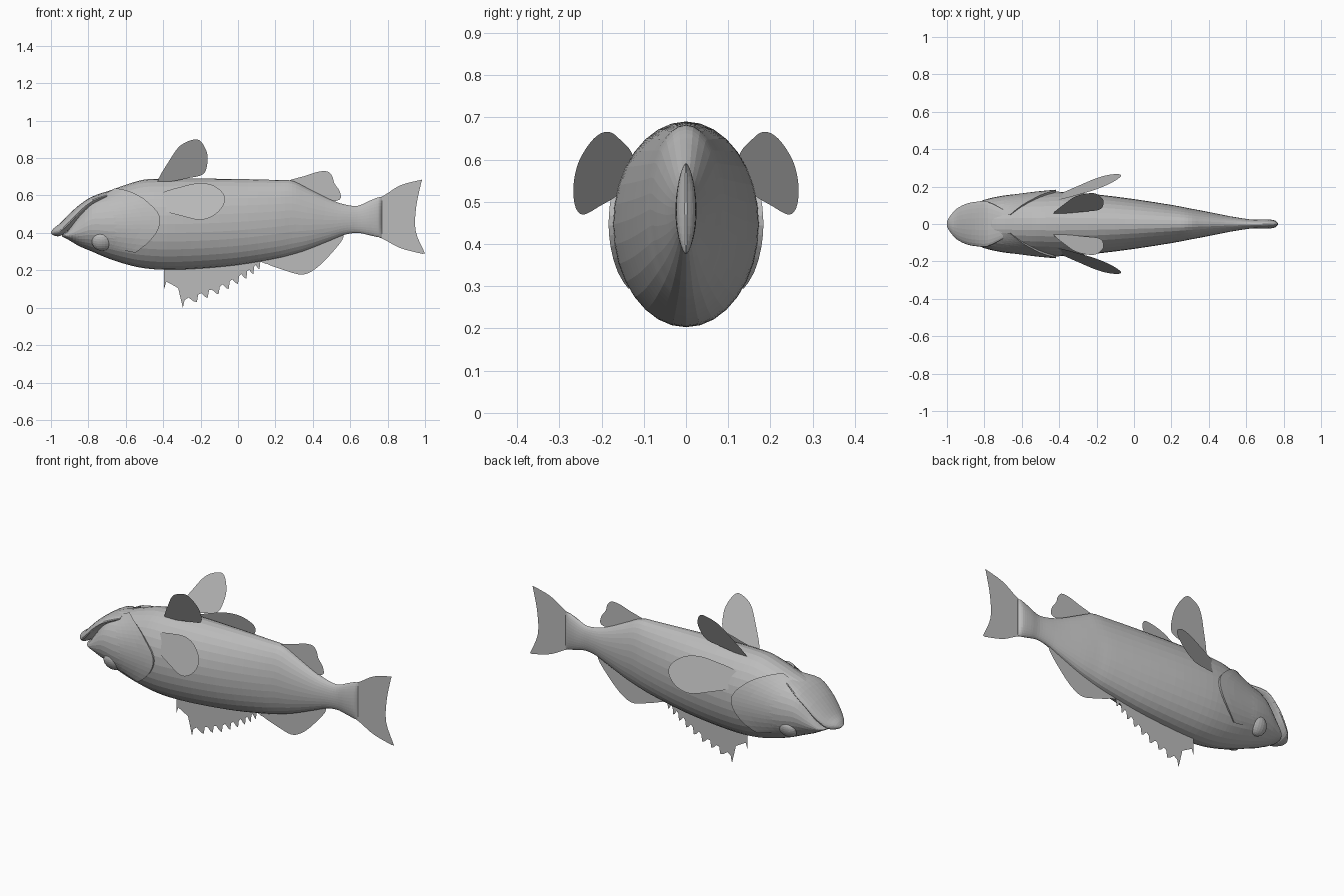
import bpy
import bmesh
from math import sin, cos, pi, radians

default_cube = bpy.data.objects.get("Cube")
if default_cube:
    bpy.data.objects.remove(default_cube, do_unlink=True)

# One plain grey for the whole fish
grey = bpy.data.materials.new("plain grey")
grey.use_nodes = True
colour = (0.5, 0.5, 0.5, 1)
grey.diffuse_color = colour
grey.node_tree.nodes["Principled BSDF"].inputs["Base Color"].default_value = colour


def make_object(name, vertices, faces, fix_normals=True):
    mesh = bpy.data.meshes.new(name)
    mesh.from_pydata(vertices, [], faces)
    if fix_normals:
        bm = bmesh.new()
        bm.from_mesh(mesh)
        bmesh.ops.recalc_face_normals(bm, faces=bm.faces)
        bm.to_mesh(mesh)
        bm.free()
    mesh.materials.append(grey)
    obj = bpy.data.objects.new(name, mesh)
    bpy.context.collection.objects.link(obj)
    return obj


def smooth_path(points, steps, closed=False):
    """Catmull-Rom curve through tuples of any length."""
    count = len(points)
    result = []
    for i in range(count if closed else count - 1):
        if closed:
            a, b, c, d = (points[(i + k) % count] for k in (-1, 0, 1, 2))
        else:
            a, b, c, d = (points[min(max(i + k, 0), count - 1)] for k in (-1, 0, 1, 2))
        for s in range(steps):
            t = s / steps
            result.append(tuple(
                q + t / 2 * (r - p + t * (2 * p - 5 * q + 4 * r - w + t * (3 * (q - r) + w - p)))
                for p, q, r, w in zip(a, b, c, d)))
    if not closed:
        result.append(points[-1])
    return result


def section_point(station, angle, grow=0.0):
    """Point on the oval cross-section at a station."""
    x, top, bottom, half_width = station
    return (x, (half_width + grow) * cos(angle),
            (top + bottom) / 2 + ((top - bottom) / 2 + grow) * sin(angle))


def loft(name, stations, sides, steps):
    rings = smooth_path(stations, steps)
    vertices = [section_point(r, 2 * pi * k / sides) for r in rings for k in range(sides)]
    faces = [(i * sides + k, i * sides + (k + 1) % sides,
              (i + 1) * sides + (k + 1) % sides, (i + 1) * sides + k)
             for i in range(len(rings) - 1) for k in range(sides)]
    faces.append(tuple(range(sides)))
    faces.append(tuple(range(len(vertices) - sides, len(vertices))))
    return make_object(name, vertices, faces)


# Body: x, top, bottom, half width
body_stations = [
    (-.94, .39, .38, .03), (-.91, .41, .365, .08), (-.85, .5, .33, .11),
    (-.78, .59, .3, .135), (-.69, .625, .262, .153), (-.59, .66, .23, .163),
    (-.5, .685, .211, .17), (-.38, .69, .203, .172), (-.2, .69, .21, .158),
    (0, .688, .229, .133), (.2, .683, .263, .102), (.29, .678, .285, .085),
    (.37, .64, .31, .07), (.49, .58, .358, .046), (.57, .552, .39, .032),
    (.64, .545, .4, .023), (.7, .57, .388, .025), (.75, .59, .377, .02),
    (.77, .59, .377, .003),
]
loft("body", body_stations, 32, 4)

# Protruding jaw, separated from the head by the mouth gap
loft("protruding_jaw", [
    (-1, .404, .398, .012), (-.985, .425, .386, .04), (-.95, .452, .384, .08),
    (-.9, .503, .42, .107), (-.85, .548, .48, .118), (-.78, .594, .545, .12),
    (-.7, .615, .58, .08)], 24, 3)


# Gill covers: thin shells just above the body, lifting towards the rear edge
def station_at(x):
    for a, b in zip(body_stations, body_stations[1:]):
        if a[0] <= x <= b[0]:
            t = (x - a[0]) / (b[0] - a[0])
            return tuple(p + t * (q - p) for p, q in zip(a, b))


rear_edge = smooth_path([(72, -.66), (55, -.6), (32, -.5), (10, -.42), (-12, -.44), (-40, -.55)], 4)
for side_name, side in (("left", 1), ("right", -1)):
    rows = 8
    shell = []
    for degrees, rear in rear_edge:
        for r in range(rows + 1):
            t = min(r / (rows - 1), 1)
            lift = 0.013 * t ** 2 if r < rows else -0.01
            p = section_point(station_at(-.76 + (rear + .76) * t), radians(degrees), lift - .001)
            shell.append((p[0], p[1] * side, p[2]))
    w = rows + 1
    faces = [(i * w + r, i * w + r + 1, (i + 1) * w + r + 1, (i + 1) * w + r)[::side]
             for i in range(len(rear_edge) - 1) for r in range(rows)]
    make_object(side_name + "_gill_cover", shell, faces, False)

# Eyes: flattened balls set low on the head
for side_name, side in (("left", 1), ("right", -1)):
    bm = bmesh.new()
    bmesh.ops.create_uvsphere(bm, u_segments=20, v_segments=12, radius=1)
    mesh = bpy.data.meshes.new("eye")
    bm.to_mesh(mesh)
    bm.free()
    mesh.materials.append(grey)
    eye = bpy.data.objects.new(side_name + "_eye", mesh)
    eye.location = (-.727, side * .108, .353)
    eye.scale = (.054, .03, .052)
    eye.rotation_euler.x = side * radians(-25)
    bpy.context.collection.objects.link(eye)


# Fins: flat sheets, given by an outline in side view
def fin(name, outline, depth=lambda x, z: 0, steps=5):
    points = smooth_path(outline, steps, True) if steps > 1 else outline
    return make_object(name, [(x, depth(x, z), z) for x, z in points],
                       [tuple(range(len(points)))], False)


tail_outline = (smooth_path([(.7, .565), (.78, .6), (.87, .655), (.985, .685)], 4)
                + smooth_path([(.98, .67), (.953, .54), (.95, .41), (1, .29)], 4)
                + smooth_path([(.985, .288), (.87, .318), (.78, .365), (.7, .4)], 4))
fin("tail_fin", tail_outline, steps=1)
fin("upper_rear_fin", [(.26, .67), (.36, .705), (.43, .727), (.48, .728), (.505, .7),
                       (.515, .665), (.545, .62), (.543, .577), (.47, .575), (.36, .62)], steps=3)
fin("lower_rear_fin", [(.12, .26), (.16, .232), (.25, .2), (.34, .177), (.41, .205),
                       (.49, .28), (.565, .38), (.5, .4), (.3, .32)], steps=4)

# Spiny fin: hooked teeth shrinking to the rear
tips = [(-.395, .1), (-.295, 0), (-.22, .03), (-.162, .053), (-.104, .072), (-.05, .1),
        (0, .127), (.045, .155), (.082, .18), (.115, .205), (.15, .233)]
lower = []
for (x, z), (next_x, next_z) in zip(tips, tips[1:]):
    gap = next_x - x
    notch = max(z, next_z) + .025
    lower += [(x, z), (x + gap * .12, z + .04), (x + gap * .4, notch), (x + gap * .75, notch - .02)]
lower.append(tips[-1])
count = len(lower)
make_object("spiny_fin", [(x, 0, z) for x, z in lower] + [(x, 0, .3) for x, z in lower],
            [(i, i + 1, count + i + 1, count + i) for i in range(count - 1)], False)

# Paired fins, mirrored across the body
for side_name, side in (("left", 1), ("right", -1)):
    fin(side_name + "_pelvic_fin",
        [(-.43, .675), (-.365, .79), (-.31, .865), (-.24, .898), (-.2, .89), (-.168, .835),
         (-.163, .78), (-.185, .715), (-.27, .692), (-.38, .672)],
        lambda x, z: side * (.055 + (z - .67) * .48))
    fin(side_name + "_pectoral_fin",
        [(-.42, .605), (-.29, .65), (-.2, .666), (-.125, .65), (-.073, .6), (-.08, .545),
         (-.13, .493), (-.2, .47), (-.29, .488), (-.42, .53)],
        lambda x, z: side * (.142 + (x + .42) * .36 - (z - .55) * .3))
